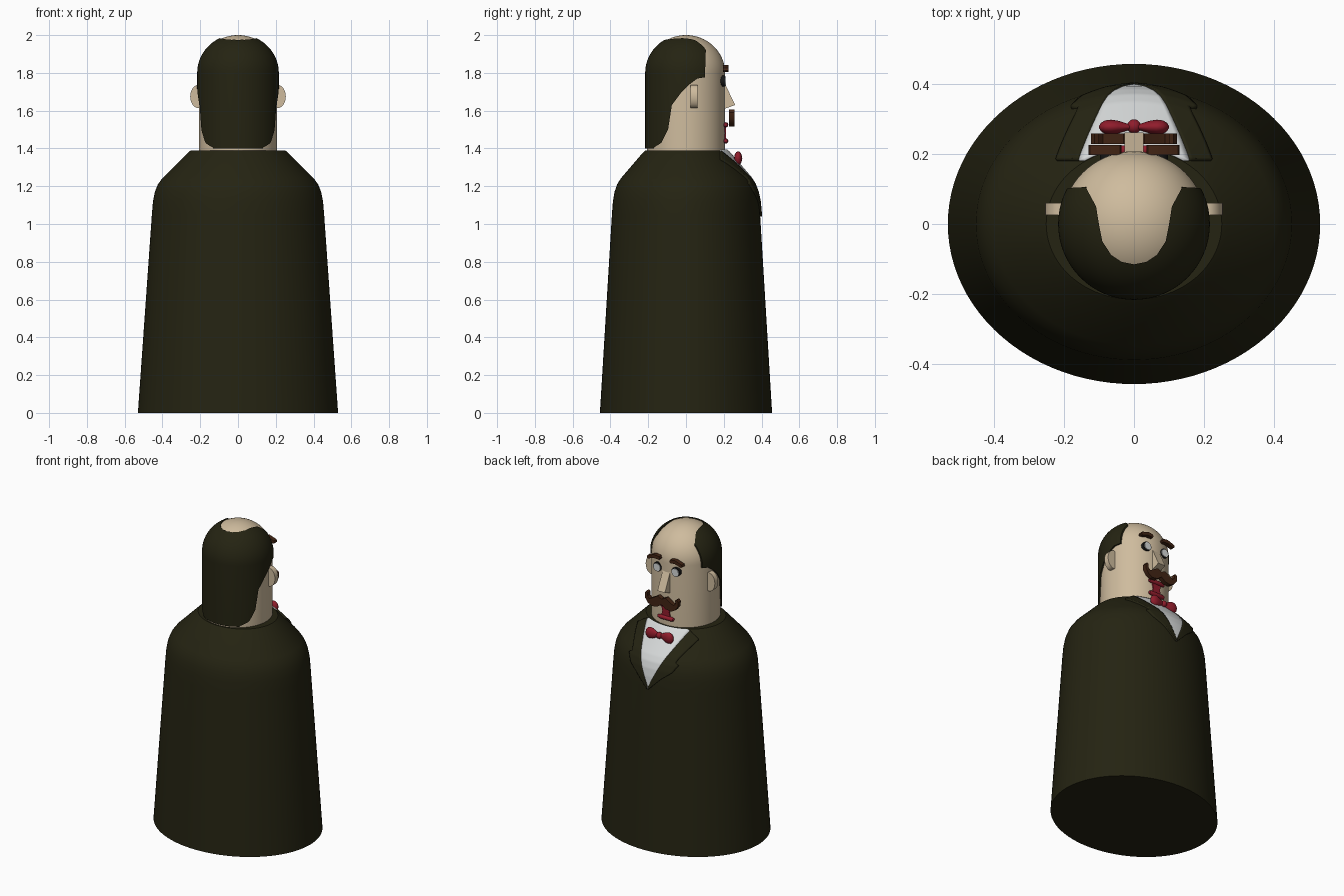
import bpy, bmesh, math
from mathutils import Matrix, Vector

if "Cube" in bpy.data.objects:
    bpy.data.objects.remove(bpy.data.objects["Cube"])


def material(name, rgb):
    m = bpy.data.materials.new(name)
    m.use_nodes = True
    m.diffuse_color = (*rgb, 1)
    m.node_tree.nodes["Principled BSDF"].inputs["Base Color"].default_value = (*rgb, 1)
    return m


COAT = material("dark olive", (0.018, 0.017, 0.006))
SKIN = material("skin", (0.62, 0.5, 0.34))
WHITE = material("white", (0.68, 0.7, 0.7))
RED = material("red", (0.28, 0.012, 0.025))
BROWN = material("brown", (0.055, 0.018, 0.007))
BLACK = material("black", (0.008, 0.008, 0.008))


def finish(name, bm, mat, smooth=35):
    bmesh.ops.recalc_face_normals(bm, faces=bm.faces[:])
    mesh = bpy.data.meshes.new(name)
    bm.to_mesh(mesh)
    bm.free()
    ob = bpy.data.objects.new(name, mesh)
    bpy.context.collection.objects.link(ob)
    mesh.materials.append(mat)
    select(ob)
    bpy.ops.object.shade_smooth_by_angle(angle=math.radians(smooth))
    return ob


def select(ob):
    bpy.ops.object.select_all(action="DESELECT")
    ob.select_set(True)
    bpy.context.view_layer.objects.active = ob


def lathe(name, profile, mat, matrix=Matrix(), segs=64):
    """Closed solid of revolution about z from (radius, z) points."""
    bm = bmesh.new()
    rings = []
    for r, z in profile:
        rings.append([bm.verts.new((r * math.cos(a), r * math.sin(a), z))
                      for a in (math.tau * i / segs for i in range(segs))])
    for a, b in zip(rings, rings[1:]):
        for i in range(segs):
            j = (i + 1) % segs
            bm.faces.new((a[i], a[j], b[j], b[i]))
    bm.faces.new(rings[0])
    bm.faces.new(rings[-1])
    bm.transform(matrix)
    return finish(name, bm, mat)


def prism(name, outline, axis, lo, hi, mat):
    """Outline in the two remaining axes, extruded along one axis."""
    place = {"X": lambda p, d: (d, p[0], p[1]),
             "Y": lambda p, d: (p[0], d, p[1]),
             "Z": lambda p, d: (p[0], p[1], d)}[axis]
    bm = bmesh.new()
    a = [bm.verts.new(place(p, lo)) for p in outline]
    b = [bm.verts.new(place(p, hi)) for p in outline]
    bm.faces.new(a)
    bm.faces.new(b)
    for i in range(len(a)):
        j = (i + 1) % len(a)
        bm.faces.new((a[i], a[j], b[j], b[i]))
    return finish(name, bm, mat)


def ellipse(cx, cy, rx, ry, n=32):
    return [(cx + rx * math.cos(math.tau * i / n), cy + ry * math.sin(math.tau * i / n))
            for i in range(n)]


def mirrored(half):
    return half + [(-x, v) for x, v in reversed(half) if x > 0]


def apply(ob, kind, **settings):
    mod = ob.modifiers.new(kind.title(), kind)
    for key, value in settings.items():
        setattr(mod, key, value)
    select(ob)
    bpy.ops.object.modifier_apply(modifier=mod.name)


def interp(table, t):
    for (t0, v0), (t1, v1) in zip(table, table[1:]):
        if t <= t1:
            return v0 + (v1 - v0) * (t - t0) / (t1 - t0)
    return table[-1][1]


# Coat body: oval bell with rounded shoulders
DEPTH = 0.86
BODY = [(0.53, 0), (0.456, 1.05), (0.45, 1.12), (0.44, 1.17), (0.424, 1.21),
        (0.40, 1.243), (0.265, 1.378), (0.25, 1.39)]
lathe("coat_body", BODY, COAT, Matrix.Diagonal((1, DEPTH, 1, 1)), 96)
RADIUS = [(z, r) for r, z in BODY]


# Shirt and lapels: thin plates that follow the chest
def chest_plate(name, inner, outer, thickness, mat, side=1, rows=60, cols=8):
    bm = bmesh.new()
    grid = []
    for i in range(rows + 1):
        z = 1.04 + (1.389 - 1.04) * i / rows
        rx = interp(RADIUS, z)
        x0, x1 = inner(z), outer(z)
        row = []
        for k in range(cols + 1):
            x = side * (x0 + (x1 - x0) * k / cols)
            y = DEPTH * math.sqrt(max(rx * rx - x * x, 0))
            row.append(bm.verts.new((x, y, z)))
        grid.append(row)
    for a, b in zip(grid, grid[1:]):
        for k in range(cols):
            bm.faces.new((a[k], a[k + 1], b[k + 1], b[k]))
    bmesh.ops.bisect_plane(bm, geom=bm.verts[:] + bm.edges[:] + bm.faces[:],
                           plane_co=(0, 0.18, 0), plane_no=(0, 1, 0), clear_inner=True)
    ob = finish(name, bm, mat)
    apply(ob, "SOLIDIFY", thickness=thickness, offset=0)


def opening(z):
    return max(0.002, 0.155 * (z - 1.05) / 0.33)


LAPEL = [(1.04, 0.006), (1.12, 0.085), (1.17, 0.15), (1.215, 0.178), (1.225, 0.155),
         (1.25, 0.165), (1.35, 0.225), (1.4, 0.24)]
chest_plate("shirt_front", lambda z: -opening(z), opening, 0.012, WHITE, cols=16)
for side, label in ((1, "left"), (-1, "right")):
    chest_plate(label + "_lapel", opening, lambda z: max(opening(z) + 0.004, interp(LAPEL, z)),
                0.02, COAT, side)


# Head and the hair shell wrapped around it
def dome(r, low, height):
    arc = [math.pi / 2 * i / 20 for i in range(20)]
    return [(r, low)] + [(r * math.cos(a), 1.8 + height * math.sin(a)) for a in arc] + \
           [(0.002, 1.8 + height)]


lathe("head", dome(0.207, 1.38, 0.2), SKIN)
hair = lathe("hair", dome(0.216, 1.4, 0.206), COAT)
hairline = prism("hairline_cutter", [
    (-0.3, 1.3), (-0.17, 1.3), (-0.17, 1.405), (-0.13, 1.43), (-0.095, 1.5), (-0.075, 1.63),
    (-0.03, 1.69), (0.02, 1.74), (0.06, 1.77), (0.1, 1.777), (0.105, 1.92),
    (0.098, 1.955), (0.075, 1.98), (0.05, 2.1), (-0.3, 2.1)], "X", -0.4, 0.4, COAT)
bald = prism("bald_cutter", mirrored([
    (0, -0.115), (0.035, -0.108), (0.065, -0.088), (0.09, -0.05), (0.1, 0), (0.108, 0.05),
    (0.135, 0.1), (0.15, 0.3)]), "Z", 1.83, 2.2, COAT)
for cutter, mode in ((hairline, "INTERSECT"), (bald, "DIFFERENCE")):
    apply(hair, "BOOLEAN", object=cutter, operation=mode, solver="EXACT")
    bpy.data.objects.remove(cutter)
select(hair)
bpy.ops.object.shade_smooth_by_angle(angle=math.radians(35))

# Nose wedge
prism("nose", [(0.18, 1.75), (0.205, 1.745), (0.26, 1.63), (0.205, 1.61), (0.18, 1.61)],
      "X", -0.027, 0.027, SKIN)

# Ears, eyes and eyebrows
for side, label in ((1, "left"), (-1, "right")):
    prism(label + "_ear", ellipse(side * 0.21, 1.675, 0.043, 0.061), "Y", 0.025, 0.06, SKIN)
    prism(label + "_eye_rim", ellipse(side * 0.067, 1.757, 0.03, 0.03), "Y", 0.17, 0.206, BLACK)
    prism(label + "_eye", ellipse(side * 0.067, 1.755, 0.025, 0.025), "Y", 0.2, 0.211, WHITE)
    prism(label + "_eyebrow", [(side * x, z) for x, z in (
        (0.035, 1.825), (0.04, 1.838), (0.075, 1.843), (0.125, 1.826), (0.13, 1.812),
        (0.12, 1.806), (0.075, 1.82), (0.04, 1.817))], "Y", 0.197, 0.225, BROWN)

# Handlebar moustache
prism("moustache", mirrored([
    (0, 1.58), (0.03, 1.594), (0.06, 1.575), (0.088, 1.56), (0.102, 1.575), (0.1, 1.598),
    (0.112, 1.605), (0.122, 1.59), (0.12, 1.56), (0.1, 1.532), (0.07, 1.516),
    (0.03, 1.522), (0, 1.545)]), "Y", 0.228, 0.257, BROWN)

# Mouth: two rounded lips joined by a narrow plate
ALONG_X = Matrix.Rotation(math.pi / 2, 4, "Y")
for label, z in (("upper", 1.525), ("lower", 1.44)):
    bar = [(0.002, -0.06), (0.01, -0.055), (0.014, -0.04), (0.014, 0.04), (0.01, 0.055), (0.002, 0.06)]
    lathe(label + "_lip", bar, RED, Matrix.Translation((0, 0.21, z)) @ ALONG_X, 20)
prism("mouth", [(-0.035, 1.44), (0.035, 1.44), (0.025, 1.48), (0.035, 1.525), (-0.035, 1.525),
                (-0.025, 1.48)], "Y", 0.19, 0.212, RED)

# Bow tie: two teardrop lobes and a knot
LOBE = [(0.006, 0), (0.01, 0.02), (0.018, 0.045), (0.021, 0.065), (0.019, 0.082),
        (0.012, 0.094), (0.002, 0.1)]
for side, label in ((1, "left"), (-1, "right")):
    lathe(label + "_bow", LOBE, RED, Matrix.Translation((0, 0.276, 1.348)) @
          Matrix.Diagonal((side, 1, 1.75, 1)) @ ALONG_X, 24)
bm = bmesh.new()
bmesh.ops.create_uvsphere(bm, u_segments=20, v_segments=12, radius=0.02)
bm.transform(Matrix.Translation(Vector((0, 0.278, 1.348))))
finish("bow_knot", bm, RED, 60)
